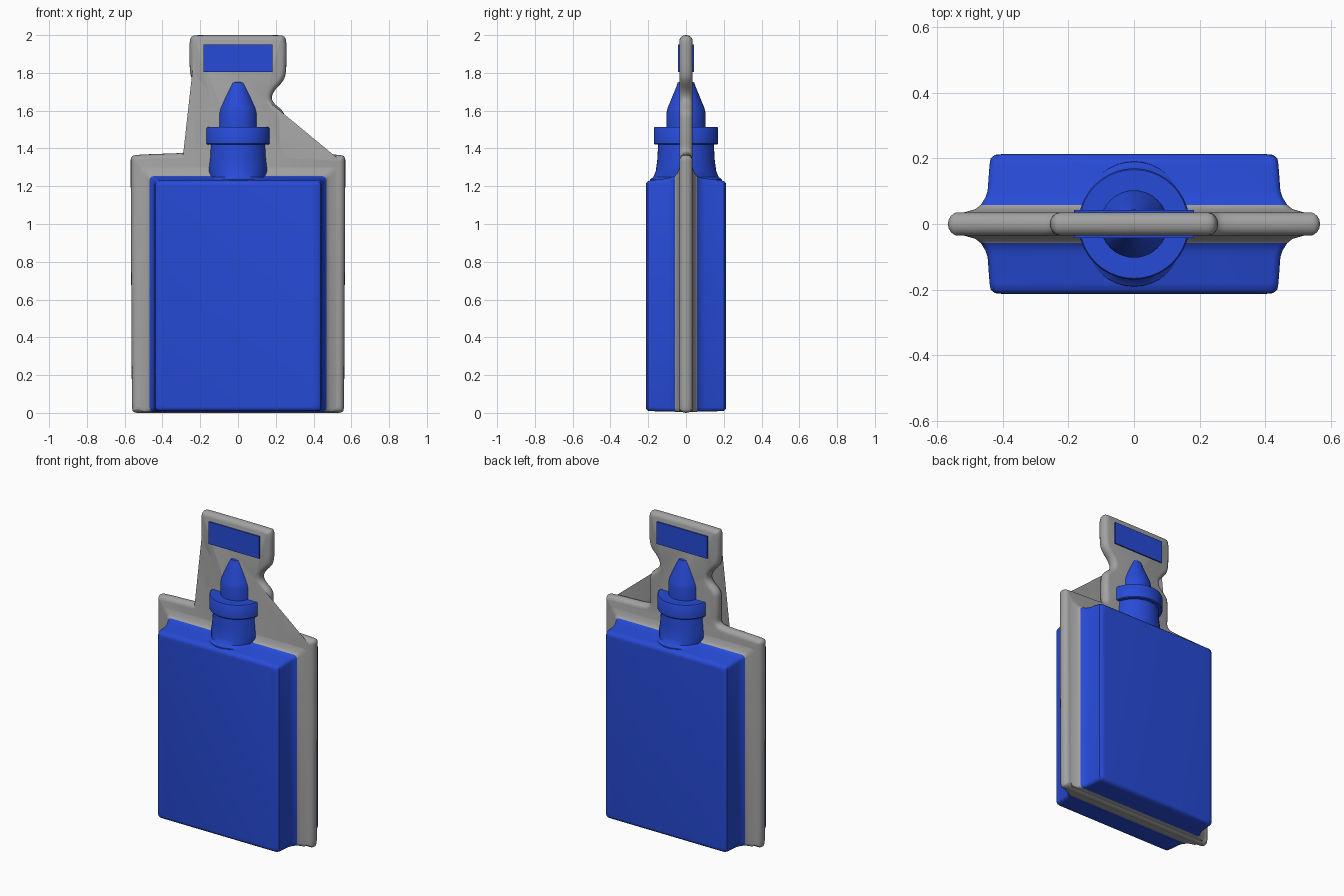
import bpy, bmesh, math

cube = bpy.data.objects.get("Cube")
if cube:
    bpy.data.objects.remove(cube)


def material(name, rgb):
    m = bpy.data.materials.new(name)
    m.use_nodes = True
    m.diffuse_color = (*rgb, 1)
    m.node_tree.nodes["Principled BSDF"].inputs["Base Color"].default_value = (*rgb, 1)
    return m


blue = material("blue", (0.02, 0.07, 0.68))
grey = material("grey", (0.36, 0.36, 0.36))


def finish(bm, name, mats, angle=35):
    bmesh.ops.recalc_face_normals(bm, faces=bm.faces)
    mesh = bpy.data.meshes.new(name)
    bm.to_mesh(mesh)
    bm.free()
    for m in mats:
        mesh.materials.append(m)
    ob = bpy.data.objects.new(name, mesh)
    bpy.context.collection.objects.link(ob)
    bpy.ops.object.select_all(action='DESELECT')
    ob.select_set(True)
    bpy.context.view_layer.objects.active = ob
    bpy.ops.object.shade_smooth_by_angle(angle=math.radians(angle))
    return ob


def loft(bm, rings):
    rows = [[bm.verts.new(p) for p in ring] for ring in rings]
    for a, b in zip(rows, rows[1:]):
        for i in range(len(a)):
            j = (i + 1) % len(a)
            bm.faces.new((a[i], a[j], b[j], b[i]))
    bm.faces.new(rows[0])
    bm.faces.new(rows[-1])


def smooth_corners(points, rounds):
    # Corner cutting turns the control outline into soft curves
    for _ in range(rounds):
        cut = []
        for (ax, az), (bx, bz) in zip(points, points[1:] + points[:1]):
            cut += [(ax * .75 + bx * .25, az * .75 + bz * .25),
                    (ax * .25 + bx * .75, az * .25 + bz * .75)]
        points = cut
    return points


# Flat backing fin with a rounded rim, doubled points keep corners tight
half = [(0.2, 2.0), (0.245, 1.998), (0.257, 1.965), (0.257, 1.9), (0.255, 1.8),
        (0.24, 1.755), (0.185, 1.70), (0.175, 1.65), (0.245, 1.595), (0.25, 1.54),
        (0.25, 1.45), (0.245, 1.385), (0.3, 1.375), (0.4, 1.372), (0.53, 1.367),
        (0.568, 1.36), (0.568, 1.31), (0.568, 1.2), (0.562, 0.1), (0.562, 0.03),
        (0.555, 0.0), (0.5, 0.0)]
outline = smooth_corners(half + [(-x, z) for x, z in reversed(half)], 2)


def inset(points, d):
    out = []
    for i, (x, z) in enumerate(points):
        (ax, az), (bx, bz) = points[i - 1], points[(i + 1) % len(points)]
        tx, tz = bx - ax, bz - az
        n = math.hypot(tx, tz)
        out.append((x + tz / n * d, z - tx / n * d))
    return out


bm = bmesh.new()
rings = []
for k in range(9):
    a = math.pi * (k / 8 - 0.5)
    rings.append([(x, 0.035 * math.sin(a), z)
                  for x, z in inset(outline, 0.03 * (1 - math.cos(a)))])
loft(bm, rings)
finish(bm, "backing_fin", [grey], 50)

# Bottle body: sections from front to back, flaring into the fin
# each section: depth, half width, bottom, top
sections = [(0.213, 0.405, 0.032, 1.205), (0.211, 0.425, 0.02, 1.217),
            (0.2, 0.438, 0.011, 1.227), (0.18, 0.441, 0.009, 1.232),
            (0.1, 0.447, 0.007, 1.242), (0.08, 0.454, 0.007, 1.247),
            (0.058, 0.468, 0.006, 1.254), (0.045, 0.485, 0.006, 1.27),
            (0.035, 0.52, 0.006, 1.3)]
sections = [(-y, *s) for y, *s in sections] + [(y, *s) for y, *s in reversed(sections)]


def section_ring(y, w, low, high):
    ring, r = [], 0.022
    for cx, cz, start in ((w - r, high - r, 0), (r - w, high - r, 90),
                          (r - w, low + r, 180), (w - r, low + r, 270)):
        for k in range(4):
            a = math.radians(start + 30 * k)
            ring.append((cx + r * math.cos(a), y, cz + r * math.sin(a)))
    return ring


bm = bmesh.new()
loft(bm, [section_ring(*s) for s in sections])
for f in bm.faces:
    f.material_index = int(abs(f.calc_center_median().y) < 0.058)
finish(bm, "bottle_body", [blue, grey], 40)


def lathe(name, profile, squash=1, sides=40):
    bm = bmesh.new()
    loft(bm, [[(r * math.cos(2 * math.pi * i / sides) * (squash if r > 0.171 else 1),
                r * math.sin(2 * math.pi * i / sides), z) for i in range(sides)]
              for r, z in profile])
    return finish(bm, name, [blue])


# Neck, collar and nozzle
lathe("neck", [(0.192, 1.225), (0.19, 1.236), (0.172, 1.25), (0.16, 1.28),
               (0.152, 1.34), (0.147, 1.43)], 0.88)
lathe("collar", [(0.166, 1.42), (0.17, 1.425), (0.17, 1.507), (0.166, 1.513)])
lathe("nozzle", [(0.103, 1.5), (0.103, 1.59), (0.097, 1.615), (0.05, 1.73),
                 (0.044, 1.748), (0.036, 1.753)])

# Label plates on both faces of the fin head
for side, name in ((-1, "front_label"), (1, "back_label")):
    bm = bmesh.new()
    bmesh.ops.create_cube(bm, size=1)
    for v in bm.verts:
        v.co = (v.co.x * 0.365, v.co.y * 0.009 + side * 0.0385, v.co.z * 0.145 + 1.878)
    finish(bm, name, [blue])
